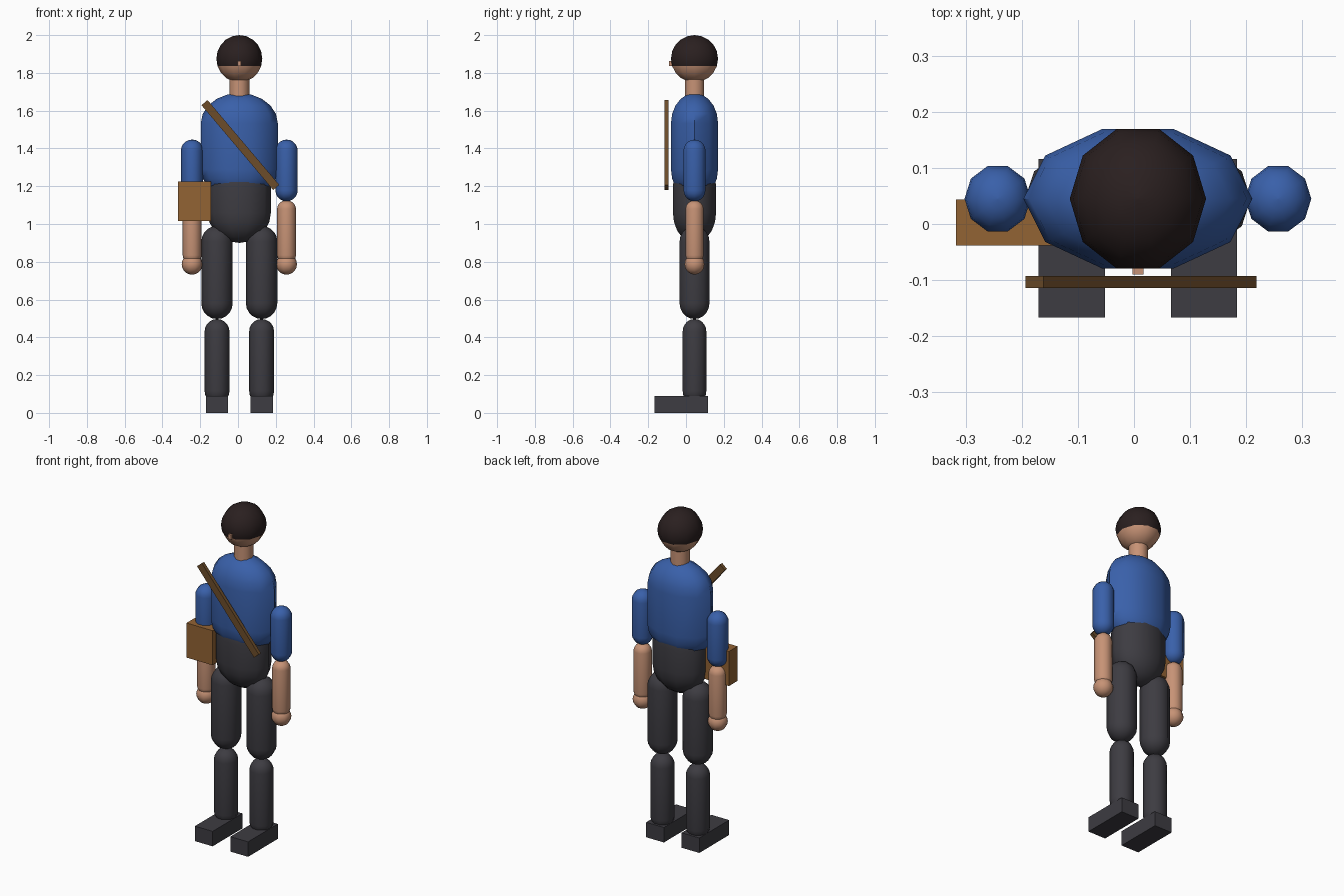
import bpy, bmesh, math

if "Cube" in bpy.data.objects:
    bpy.data.objects.remove(bpy.data.objects["Cube"], do_unlink=True)

CX, CY = 0.007, 0.045   # body axis
SIDES, RINGS = 10, 5


def material(name, rgb):
    m = bpy.data.materials.new(name)
    m.use_nodes = True
    m.diffuse_color = (*rgb, 1)
    m.node_tree.nodes["Principled BSDF"].inputs["Base Color"].default_value = (*rgb, 1)
    return m


skin = material("skin", (0.57, 0.29, 0.18))
blue = material("blue shirt", (0.041, 0.117, 0.40))
charcoal = material("charcoal trousers", (0.047, 0.045, 0.054))
hair = material("dark brown hair", (0.023, 0.014, 0.014))
tan = material("tan leather", (0.29, 0.125, 0.034))
brown = material("brown strap", (0.15, 0.073, 0.023))


def finish(name, bm, mat, smooth=True):
    bmesh.ops.recalc_face_normals(bm, faces=bm.faces)
    mesh = bpy.data.meshes.new(name)
    bm.to_mesh(mesh)
    bm.free()
    ob = bpy.data.objects.new(name, mesh)
    bpy.context.collection.objects.link(ob)
    mesh.materials.append(mat)
    if smooth:
        bpy.ops.object.select_all(action='DESELECT')
        ob.select_set(True)
        bpy.context.view_layer.objects.active = ob
        bpy.ops.object.shade_smooth_by_angle(angle=math.radians(50))
    return ob


def lathe(name, mat, x, rx, ry, profile):
    """Turn a (radius, height) profile around an upright axis, closing both ends."""
    bm = bmesh.new()
    loops = []
    for r, z in profile:
        angles = [math.tau * i / SIDES for i in range(SIDES)]
        loops.append([bm.verts.new((x + rx * r * math.cos(a), CY + ry * r * math.sin(a), z))
                      for a in angles])
    for low, high in zip(loops, loops[1:]):
        for i in range(SIDES):
            j = (i + 1) % SIDES
            bm.faces.new((low[i], low[j], high[j], high[i]))
    bm.faces.new(loops[0][::-1])
    bm.faces.new(loops[-1])
    bmesh.ops.remove_doubles(bm, verts=bm.verts, dist=1e-5)
    return finish(name, bm, mat)


def capsule(name, mat, x, z0, z1, rx, ry, cap):
    """Upright rounded body from z0 to z1 with domed ends of height cap."""
    arc = [math.pi / 2 * i / RINGS for i in range(RINGS + 1)]
    dome = [(max(math.cos(a), 1e-3), cap * (1 - math.sin(a))) for a in arc]
    bottom = [(r, z0 + h) for r, h in reversed(dome)]
    top = [(r, z1 - h) for r, h in dome]
    return lathe(name, mat, x, rx, ry, bottom + top)


def box(name, mat, lo, hi):
    bm = bmesh.new()
    bmesh.ops.create_cube(bm, size=1)
    for v in bm.verts:
        v.co = [(a + b) / 2 + c * (b - a) for a, b, c in zip(lo, hi, v.co)]
    return finish(name, bm, mat, smooth=False)


# Head: upper faces are hair, lower faces are skin
head = capsule("head", skin, CX, 1.75, 2.0, 0.1215, 0.131, 0.125)
head.data.materials.append(hair)
for p in head.data.polygons:
    p.material_index = int(p.center.z > 1.836)
box("nose", skin, (CX - 0.01, -0.09, 1.836), (CX + 0.01, -0.06, 1.864))
lathe("neck", skin, CX, 0.053, 0.053, [(1, 1.65), (1, 1.79)])

# Trunk
capsule("torso", blue, CX, 1.13, 1.693, 0.204, 0.131, 0.16)
capsule("pelvis", charcoal, CX, 0.9, 1.36, 0.167, 0.12, 0.16)

# Limbs
for side, s in (("left", 1), ("right", -1)):
    ax, lx = CX + s * 0.25, CX + s * 0.118
    capsule(side + "_upper_arm", blue, ax, 1.12, 1.447, 0.059, 0.061, 0.058)
    capsule(side + "_forearm", skin, ax, 0.79, 1.125, 0.05, 0.05, 0.045)
    capsule(side + "_hand", skin, ax, 0.732, 0.842, 0.055, 0.055, 0.055)
    capsule(side + "_thigh", charcoal, lx, 0.497, 0.99, 0.083, 0.083, 0.083)
    capsule(side + "_shin", charcoal, lx, 0.05, 0.497, 0.066, 0.066, 0.066)
    box(side + "_shoe", charcoal, (lx - 0.059, -0.167, 0), (lx + 0.059, 0.116, 0.09))

# Shoulder bag and its diagonal strap
box("bag", tan, (-0.317, -0.038, 1.017), (-0.143, 0.044, 1.225))
strap = box("strap", brown, (-0.294, -0.0105, -0.021), (0.294, 0.0105, 0.021))
strap.location = (0.0125, -0.1035, 1.418)
strap.rotation_euler.y = math.atan2(0.447, 0.378)
